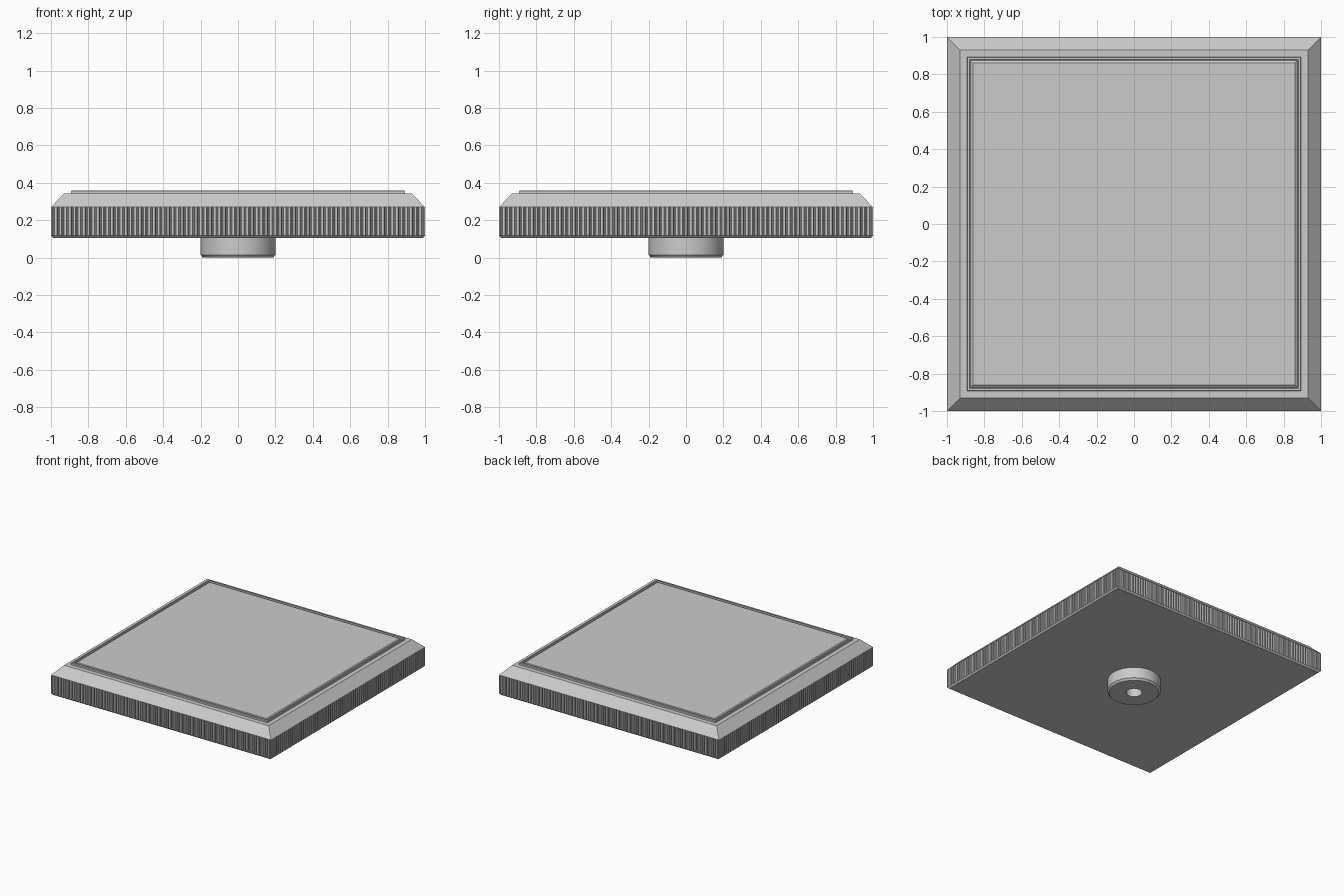
import bpy, bmesh
from math import sin, cos, pi

if "Cube" in bpy.data.objects:
    bpy.data.objects.remove(bpy.data.objects["Cube"])


def make_object(name, bm):
    bmesh.ops.remove_doubles(bm, verts=bm.verts, dist=1e-5)
    bmesh.ops.recalc_face_normals(bm, faces=bm.faces)
    mesh = bpy.data.meshes.new(name)
    bm.to_mesh(mesh)
    bm.free()
    obj = bpy.data.objects.new(name, mesh)
    bpy.context.collection.objects.link(obj)
    return obj


def loft(name, profile, sides, cap_start=True, cap_end=True):
    """Sweep (half width, z) points round the z axis; 4 sides gives a square."""
    bm = bmesh.new()
    scale, turn = (2 ** 0.5, pi / 4) if sides == 4 else (1, 0)
    rings = []
    for r, z in profile:
        angles = [turn + 2 * pi * i / sides for i in range(sides)]
        rings.append([bm.verts.new((r * scale * cos(a), r * scale * sin(a), z)) for a in angles])
    for low, high in zip(rings, rings[1:]):
        for i in range(sides):
            j = (i + 1) % sides
            bm.faces.new((low[i], low[j], high[j], high[i]))
    if cap_start:
        bm.faces.new(rings[0])
    if cap_end:
        bm.faces.new(rings[-1])
    return make_object(name, bm)


def smooth(obj):
    bpy.ops.object.select_all(action='DESELECT')
    obj.select_set(True)
    bpy.context.view_layer.objects.active = obj
    bpy.ops.object.shade_smooth_by_angle(angle=0.6)


# Square body: chamfered foot, recessed core behind the ribs, sloped top edge,
# thin raised lip, narrow groove and flat panel
loft("square_body", [
    (0.987, 0.105), (1.0, 0.118), (0.984, 0.118), (0.984, 0.27), (1.0, 0.27),
    (0.93, 0.342), (0.893, 0.342), (0.893, 0.356), (0.889, 0.36), (0.879, 0.36),
    (0.877, 0.347), (0.875, 0.347), (0.862, 0.358)], 4)

# Fine vertical ribs along all four sides
COUNT, OUT, INNER = 80, 0.999, 0.985
pitch = 2 * OUT / COUNT
outline = [(-OUT, OUT)]
for k in range(COUNT):
    x = -OUT + k * pitch
    outline += [(x + pitch * 0.25, OUT), (x + pitch * 0.42, INNER),
                (x + pitch * 0.58, INNER), (x + pitch * 0.75, OUT)]
outline.append((OUT, OUT))
bm = bmesh.new()
for side in range(4):
    c, s = round(cos(side * pi / 2)), round(sin(side * pi / 2))
    columns = [[bm.verts.new((x * c - y * s, x * s + y * c, z)) for z in (0.118, 0.27)]
               for x, y in outline]
    for a, b in zip(columns, columns[1:]):
        bm.faces.new((a[0], a[1], b[1], b[0]))
make_object("side_ribs", bm)

# Round boss underneath with a blind shaft hole
boss = loft("shaft_boss", [
    (0.2, 0.107), (0.2, 0.015), (0.187, 0.0), (0.06, 0.0), (0.06, 0.1)], 64)

# Small pin hole beside the shaft hole
cutter = loft("pin_hole_cutter", [(0.011, -0.02), (0.011, 0.05)], 16)
cutter.location = (0.087, 0.087, 0)
cutter.hide_render = True
cutter.hide_viewport = False
cutter.display_type = 'WIRE'
cut = boss.modifiers.new("pin_hole", 'BOOLEAN')
cut.operation = 'DIFFERENCE'
cut.object = cutter
cut.solver = 'EXACT'
bpy.context.view_layer.objects.active = boss
bpy.ops.object.modifier_apply(modifier=cut.name)
bpy.data.objects.remove(cutter)
smooth(boss)
